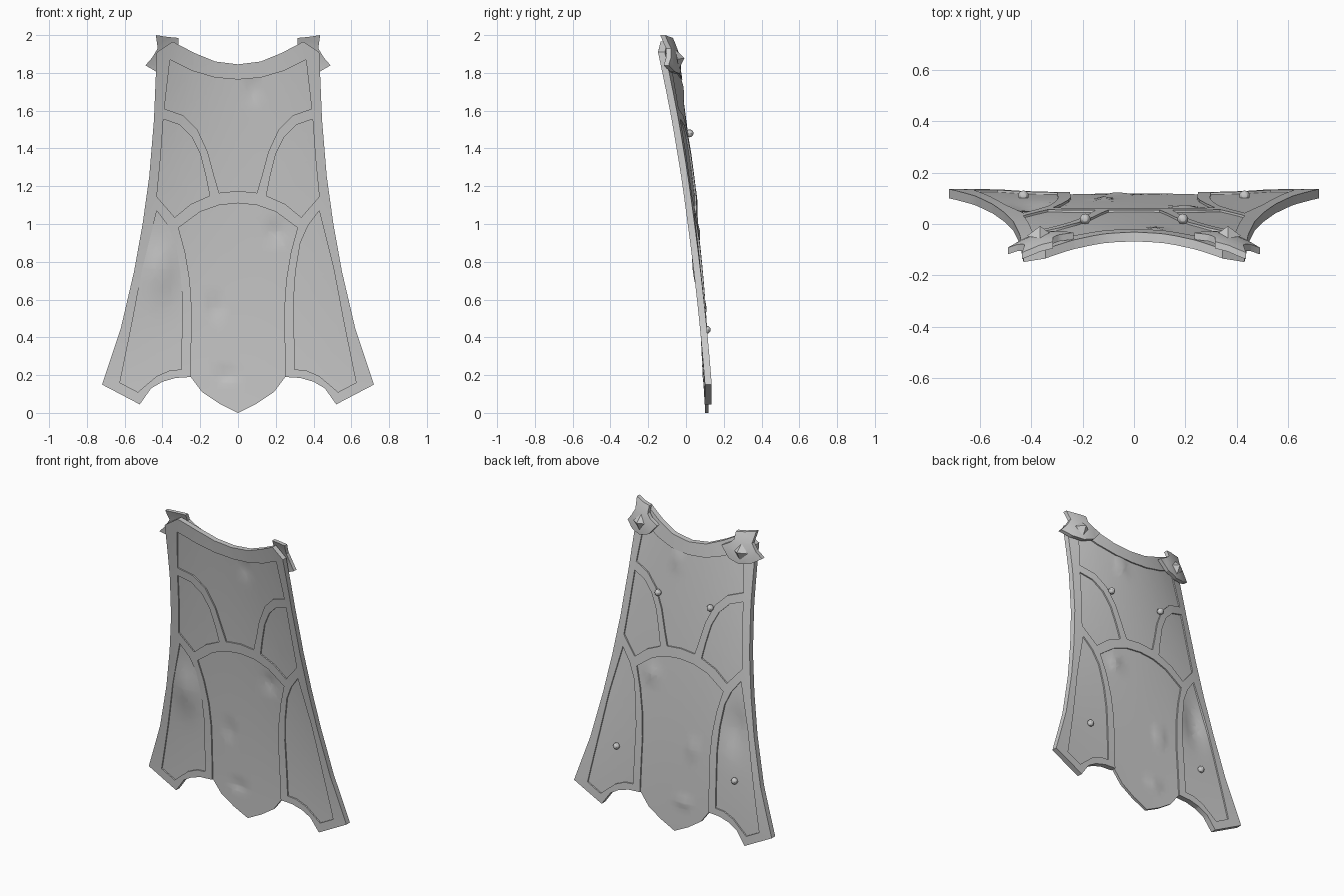
import bpy, bmesh, math
from mathutils import Vector, Matrix

if "Cube" in bpy.data.objects:
    bpy.data.objects.remove(bpy.data.objects["Cube"])


# Curved surface every part follows: hollow at the top, flat at the hem
def surf(x, z):
    return (.11 - .02 * z - .036 * z * z - .105 * z * z * x * x
            + .03 * x * x * max(0, 1 - z))


# Battle dents: x, z, half width, half height, depth
DENTS = [(-.12, .56, .02, .06, .012), (-.06, .2, .035, .03, .012),
         (.2, .96, .04, .05, .012), (.08, 1.72, .03, .06, .012),
         (-.41, .76, .07, .14, -.022)]


def dent(x, z):
    return sum(d * math.exp(-((x - a) / w) ** 2 - ((z - b) / h) ** 2)
               for a, b, w, h, d in DENTS)


def mirror(pts):
    return [(-x, z) for x, z in pts]


def sym(half):
    """Close a right-hand half that starts and ends on x = 0."""
    return half + mirror(half[-2:0:-1])


def finish(name, bm):
    bmesh.ops.recalc_face_normals(bm, faces=bm.faces[:])
    me = bpy.data.meshes.new(name)
    bm.to_mesh(me)
    bm.free()
    ob = bpy.data.objects.new(name, me)
    bpy.context.collection.objects.link(ob)
    bpy.ops.object.select_all(action='DESELECT')
    ob.select_set(True)
    bpy.context.view_layer.objects.active = ob
    bpy.ops.object.shade_smooth_by_angle(angle=math.radians(30))
    return ob


def plate(name, loops, thick, shape, step=.08):
    """Fill outline (and holes), slice it up, thicken it and bend it."""
    bm = bmesh.new()
    edges = []
    for loop in loops:
        vs = [bm.verts.new((x, 0, z)) for x, z in loop]
        edges += [bm.edges.new((vs[i - 1], vs[i])) for i in range(len(vs))]
    bmesh.ops.triangle_fill(bm, use_beauty=True, edges=edges, normal=(0, -1, 0))
    for axis, n0, n1 in (((1, 0, 0), -.8, .8), ((0, 0, 1), 0, 2)):
        for i in range(int((n1 - n0) / step) + 1):
            bmesh.ops.bisect_plane(bm, geom=bm.verts[:] + bm.edges[:] + bm.faces[:],
                                   plane_co=Vector(axis) * (n0 + step * i + .003),
                                   plane_no=axis, dist=1e-5)
    ext = bmesh.ops.extrude_face_region(bm, geom=bm.faces[:], use_keep_orig=True)
    back = {g for g in ext['geom'] if isinstance(g, bmesh.types.BMVert)}
    for v in bm.verts:
        v.co.y = (thick / 2 if v in back else -thick / 2) + shape(v.co.x, v.co.z)
    return finish(name, bm)


# Panel outlines, right half
top_panel = sym([(0, 1.765), (.12, 1.775), (.24, 1.81), (.36, 1.87), (.39, 1.61),
                 (.22, 1.57), (.165, 1.5), (.125, 1.38), (.1, 1.16), (0, 1.175)])
top_panel = sym([(0, 1.765), (.12, 1.775), (.24, 1.81), (.36, 1.87), (.39, 1.61),
                 (.29, 1.575), (.215, 1.5), (.16, 1.38), (.125, 1.25), (.1, 1.165),
                 (0, 1.175)])
shoulder = [(.395, 1.555), (.31, 1.525), (.245, 1.46), (.2, 1.37), (.17, 1.25),
            (.15, 1.15), (.25, 1.105), (.335, 1.035), (.43, 1.145), (.41, 1.35)]
leg = [(.43, 1.07), (.37, .99), (.33, .9), (.305, .75), (.295, .6), (.3, .23),
       (.36, .225), (.43, .195), (.53, .11), (.625, .16), (.56, .48), (.505, .77)]
arch = [(0, 1.11), (.1, 1.1), (.2, 1.065), (.315, .98), (.28, .85), (.255, .7),
        (.245, .55), (.25, .19)]
rim = [(0, 1.845), (.12, 1.86), (.23, 1.905), (.345, 1.965), (.43, 1.91), (.445, 1.55),
       (.47, 1.25), (.505, 1.0), (.55, .75), (.62, .45), (.72, .15), (.52, .045),
       (.46, .13), (.4, .165), (.33, .185)]

# Raised frame with openings, then the thin panels
plate("frame", [sym(rim + arch[::-1]), top_panel, shoulder, mirror(shoulder),
                leg, mirror(leg)], .036, surf)


def panel_shape(x, z):
    return surf(x, z) + dent(x, z)


plate("upper_panel", [top_panel], .018, panel_shape, .04)
plate("centre_panel", [sym(arch + [(.19, .11), (.1, .05), (0, 0)])], .018, panel_shape, .04)
for side, flip in (("right", lambda p: p), ("left", mirror)):
    plate(side + "_shoulder_panel", [flip(shoulder)], .018, panel_shape, .06)
    plate(side + "_lower_panel", [flip(leg)], .018, panel_shape, .04)

# Domed clasps at the top corners, with pyramid studs
clasp = [(.315, 1.985), (.37, 1.99), (.435, 2.0), (.425, 1.93), (.455, 1.88), (.49, 1.84),
         (.43, 1.805), (.36, 1.795), (.29, 1.82), (.235, 1.885), (.29, 1.915), (.315, 1.94)]


def clasp_shape(x, z):
    r = math.hypot(abs(x) - .37, z - 1.88) / .12
    return surf(x, z) + .03 + .018 * max(0, 1 - r * r)


for side, s in (("right", 1), ("left", -1)):
    plate(side + "_clasp", [[(s * x, z) for x, z in clasp]], .026, clasp_shape, .04)
    bm = bmesh.new()
    bmesh.ops.create_cone(bm, cap_ends=True, segments=4, radius1=.052, radius2=0, depth=.04,
                          matrix=Matrix.Translation((s * .365, surf(.365, 1.875) + .076, 1.875))
                          @ Matrix.Rotation(math.radians(-80), 4, 'X'))
    finish(side + "_clasp_stud", bm)

    # Round rivets on the back
    for n, (x, z, lift) in enumerate(((.19, 1.48, .026), (.43, .44, .016))):
        bm = bmesh.new()
        bmesh.ops.create_uvsphere(bm, u_segments=10, v_segments=6, radius=.021,
                                  matrix=Matrix.Translation((s * x, panel_shape(s * x, z) + lift, z)))
        finish(side + ("_upper_rivet", "_lower_rivet")[n], bm)
